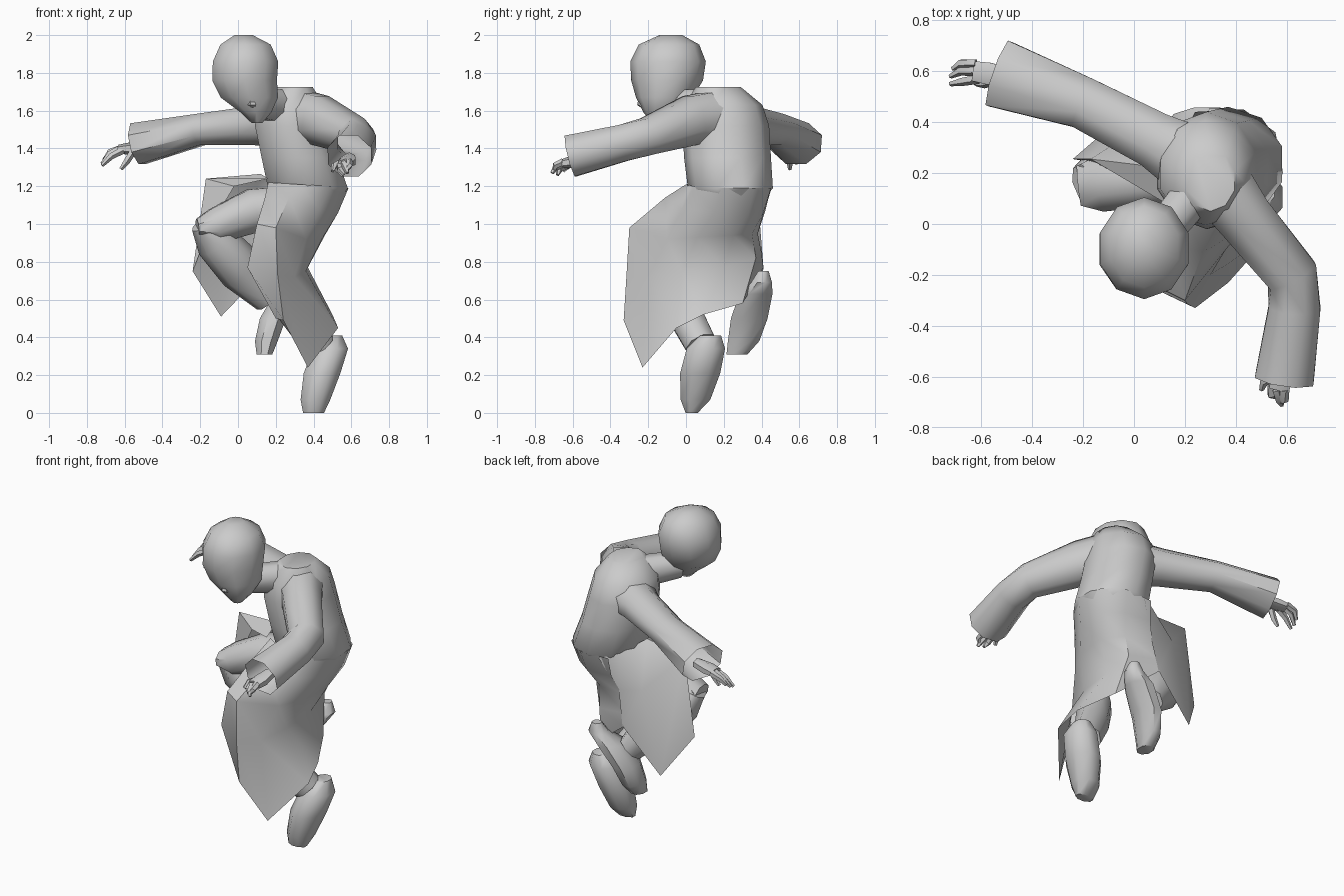
import bpy, math
from mathutils import Vector


def finish(name, verts, faces, angle=50):
    me = bpy.data.meshes.new(name)
    me.from_pydata([tuple(v) for v in verts], [], faces)
    me.validate()
    ob = bpy.data.objects.new(name, me)
    bpy.context.collection.objects.link(ob)
    bpy.ops.object.select_all(action='DESELECT')
    ob.select_set(True)
    bpy.context.view_layer.objects.active = ob
    bpy.ops.object.shade_smooth_by_angle(angle=math.radians(angle))
    return ob


def loft(name, rings, sides=8, level=False, caps=(True, True)):
    """Rings are (centre, half width, half depth); level keeps them horizontal."""
    pts = [Vector(r[0]) for r in rings]
    verts, faces, n = [], [], len(rings)
    for i, (c, ru, rv) in enumerate(rings):
        if level:
            u, v = Vector((1, 0, 0)), Vector((0, 1, 0))
        else:
            a, b = pts[max(i - 1, 0)], pts[min(i + 1, n - 1)]
            t = (b - a).normalized()
            u = t.cross(Vector((0, 0, 1))).normalized()
            v = u.cross(t)
        for k in range(sides):
            a = 2 * math.pi * (k + 0.5) / sides
            verts.append(pts[i] + u * ru * math.cos(a) + v * rv * math.sin(a))
    for i in range(n - 1):
        for k in range(sides):
            k2 = (k + 1) % sides
            faces.append((i * sides + k, i * sides + k2,
                          (i + 1) * sides + k2, (i + 1) * sides + k))
    if caps[0]:
        faces.append(tuple(range(sides))[::-1])
    if caps[1]:
        faces.append(tuple(range((n - 1) * sides, n * sides)))
    return finish(name, verts, faces)


def sheet(name, rows):
    """Cloth panel from rows of points."""
    w = len(rows[0])
    verts = [p for r in rows for p in r]
    faces = [(i * w + k, i * w + k + 1, (i + 1) * w + k + 1, (i + 1) * w + k)
             for i in range(len(rows) - 1) for k in range(w - 1)]
    return finish(name, verts, faces, 50)


# Head, nose and neck
loft("head", [
    ((0.10, -0.15, 1.535), .03, .03),
    ((0.095, -0.135, 1.59), .085, .09),
    ((0.06, -0.115, 1.67), .16, .15),
    ((0.035, -0.10, 1.76), .18, .19),
    ((0.04, -0.095, 1.86), .182, .20),
    ((0.04, -0.09, 1.95), .14, .16),
    ((0.03, -0.08, 2.0), .05, .06)], 10, True)
loft("nose", [((0.06, -0.225, 1.70), .01, .02), ((0.075, -0.235, 1.63), .025, .025),
              ((0.085, -0.20, 1.60), .015, .015)], 5, True)
loft("neck", [((0.09, -0.06, 1.64), .08, .08), ((0.26, 0.15, 1.62), .09, .10)])

# Robe body
loft("torso", [
    ((0.375, 0.235, 1.15), .19, .19),
    ((0.37, 0.235, 1.19), .222, .225),
    ((0.325, 0.22, 1.35), .21, .23),
    ((0.285, 0.21, 1.52), .205, .23),
    ((0.28, 0.20, 1.63), .185, .205),
    ((0.30, 0.17, 1.725), .10, .12)], 10, True, (False, True))

# Sleeves, open at the cuffs
loft("right_sleeve", [
    ((0.22, 0.25, 1.53), .15, .13),
    ((0.08, 0.33, 1.52), .12, .11),
    ((-0.20, 0.475, 1.50), .11, .09),
    ((-0.53, 0.59, 1.425), .145, .12)], caps=(True, False))
loft("left_sleeve", [
    ((0.32, 0.18, 1.56), .14, .16),
    ((0.43, 0.03, 1.55), .12, .14),
    ((0.62, -0.20, 1.465), .11, .105),
    ((0.63, -0.33, 1.43), .11, .105),
    ((0.59, -0.61, 1.36), .125, .12)], caps=(True, False))


# Hands: a palm, a finger group and a thumb
def hand(side, palm, finger_paths):
    loft(side + "_palm", [(p, w, d) for p, w, d in
                          zip(palm, (.035, .05, .045), (.03, .032, .025))], 6)
    for i, path in enumerate(finger_paths):
        loft(f"{side}_finger_{i + 1}", [(p, r, r) for p, r in zip(path, (.02, .018, .01))], 5)


hand("right", [(-0.48, 0.58, 1.41), (-0.57, 0.59, 1.40), (-0.63, 0.60, 1.395)], [
    [(-0.62, 0.63, 1.40), (-0.68, 0.63, 1.38), (-0.71, 0.61, 1.34)],
    [(-0.62, 0.60, 1.40), (-0.68, 0.60, 1.37), (-0.72, 0.58, 1.32)],
    [(-0.61, 0.57, 1.39), (-0.67, 0.56, 1.36), (-0.72, 0.55, 1.31)],
    [(-0.56, 0.56, 1.38), (-0.59, 0.55, 1.33), (-0.62, 0.55, 1.29)]])
hand("left", [(0.59, -0.52, 1.35), (0.58, -0.60, 1.33), (0.57, -0.65, 1.32)], [
    [(0.59, -0.65, 1.33), (0.59, -0.69, 1.31), (0.57, -0.70, 1.28)],
    [(0.56, -0.65, 1.32), (0.57, -0.69, 1.30), (0.58, -0.71, 1.27)],
    [(0.54, -0.63, 1.31), (0.54, -0.67, 1.29), (0.56, -0.68, 1.26)],
    [(0.55, -0.60, 1.33), (0.51, -0.62, 1.31), (0.50, -0.65, 1.28)]])

# Skirt of the robe draped over the forward leg
sheet("left_skirt", [
    [(0.16, 0.10, 1.22), (0.32, 0.0, 1.21), (0.49, 0.04, 1.20), (0.585, 0.20, 1.19),
     (0.555, 0.36, 1.19), (0.43, 0.45, 1.19), (0.24, 0.44, 1.19)],
    [(0.14, -0.08, 1.13), (0.27, -0.11, 1.14), (0.43, -0.02, 1.08), (0.53, 0.15, 1.06),
     (0.52, 0.33, 1.06), (0.41, 0.41, 1.06), (0.23, 0.42, 1.07)],
    [(0.10, -0.25, 1.0), (0.20, -0.30, 0.98), (0.36, -0.10, 0.92), (0.45, 0.06, 0.93),
     (0.46, 0.25, 0.94), (0.36, 0.35, 0.95), (0.18, 0.38, 0.95)],
    [(0.05, -0.24, 0.77), (0.21, -0.315, 0.73), (0.30, -0.20, 0.72), (0.36, -0.02, 0.75),
     (0.37, 0.20, 0.77), (0.35, 0.37, 0.82), (0.15, 0.40, 0.85)],
    [(0.20, -0.18, 0.50), (0.24, -0.33, 0.49), (0.37, -0.23, 0.24), (0.53, -0.05, 0.45),
     (0.50, 0.09, 0.52), (0.39, 0.30, 0.58), (0.15, 0.41, 0.77)]])

# Skirt of the robe draped over the raised knee
sheet("right_skirt", [
    [(0.16, 0.06, 1.24), (0.12, 0.22, 1.265), (0.20, 0.38, 1.21), (0.30, 0.45, 1.18)],
    [(-0.02, 0.17, 1.20), (-0.17, 0.255, 1.24), (0.04, 0.39, 1.02), (0.20, 0.39, 0.98)],
    [(-0.15, 0.24, 0.98), (-0.24, 0.255, 0.75), (-0.09, 0.385, 0.51), (0.16, 0.41, 0.77)]])

# Trouser legs, thigh and shin
loft("left_thigh", [((0.36, 0.24, 1.06), .13, .12), ((0.22, -0.05, 0.97), .10, .11),
                    ((0.16, -0.16, 0.89), .085, .10)])
loft("left_shin", [((0.16, -0.17, 0.90), .08, .08), ((0.18, -0.14, 0.75), .105, .10),
                   ((0.30, -0.02, 0.55), .10, .10), ((0.43, 0.08, 0.36), .09, .09)])
loft("right_thigh", [((0.28, 0.22, 1.09), .13, .12), ((0.08, 0.18, 1.07), .115, .125),
                     ((-0.12, 0.16, 0.99), .12, .10), ((-0.215, 0.15, 0.98), .085, .05)])
loft("right_shin", [((-0.19, 0.15, 1.0), .09, .06), ((-0.12, 0.18, 0.91), .12, .11),
                    ((0.02, 0.26, 0.76), .11, .13), ((0.16, 0.33, 0.60), .08, .08)])

# Shoes, toes pointing down
loft("left_shoe", [
    ((0.40, 0.03, 0.0), .06, .035), ((0.41, 0.05, 0.07), .085, .085),
    ((0.445, 0.075, 0.21), .105, .115), ((0.49, 0.105, 0.34), .10, .11),
    ((0.505, 0.13, 0.41), .05, .06)], 8, True)
loft("right_shoe", [
    ((0.14, 0.27, 0.31), .045, .06), ((0.15, 0.305, 0.38), .065, .09),
    ((0.185, 0.335, 0.50), .075, .105), ((0.27, 0.37, 0.63), .085, .095),
    ((0.335, 0.40, 0.69), .06, .06), ((0.34, 0.41, 0.75), .03, .03)], 8, True)
